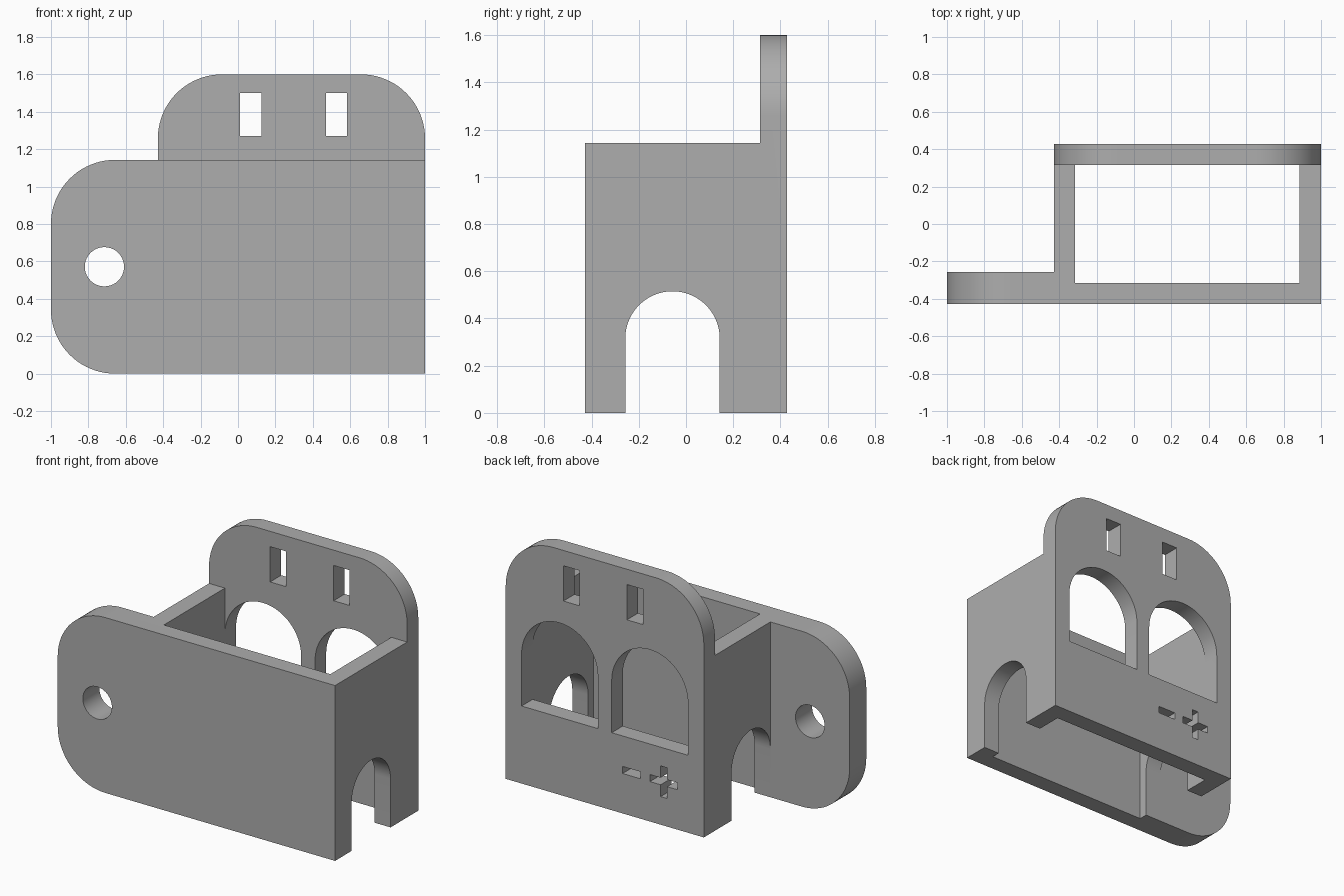
import bpy, bmesh
from math import sin, cos, pi

cube = bpy.data.objects.get("Cube")
if cube:
    bpy.data.objects.remove(cube, do_unlink=True)

MM = 2 / 35            # modelled on a millimetre grid, longest side 35 mm
T = 2 * MM             # wall thickness
R = 6 * MM             # large corner radius
L, RT = -7.5 * MM, 17.5 * MM      # box sides in x
F, B = -7.5 * MM, 7.5 * MM        # front and back in y
H, TOP = 20 * MM, 28 * MM         # box and back plate heights

grey = bpy.data.materials.new("plain_grey")
grey.diffuse_color = (0.42, 0.42, 0.42, 1)
grey.use_nodes = True
grey.node_tree.nodes["Principled BSDF"].inputs["Base Color"].default_value = (0.42, 0.42, 0.42, 1)


def arc(cu, cv, r, start, end, steps=20):
    """Points on an arc, angles in quarter turns."""
    angles = [(start + (end - start) * i / steps) * pi / 2 for i in range(steps + 1)]
    return [(cu + r * cos(a), cv + r * sin(a)) for a in angles]


def rect(u0, u1, v0, v1):
    return [(u0, v0), (u1, v0), (u1, v1), (u0, v1)]


def arch(cu, r, v0, spring):
    return [(cu - r, v0), (cu + r, v0)] + arc(cu, spring, r, 0, 2, 40)


def prism(name, outline, axis, lo, hi):
    """Extrude an upright outline along x or y."""
    bm = bmesh.new()
    place = (lambda u, v: (lo, u, v)) if axis == "x" else (lambda u, v: (u, lo, v))
    face = bm.faces.new([bm.verts.new(place(u, v)) for u, v in outline])
    grown = bmesh.ops.extrude_face_region(bm, geom=[face])["geom"]
    shift = (hi - lo, 0, 0) if axis == "x" else (0, hi - lo, 0)
    bmesh.ops.translate(bm, vec=shift, verts=[g for g in grown if isinstance(g, bmesh.types.BMVert)])
    bmesh.ops.recalc_face_normals(bm, faces=bm.faces)
    mesh = bpy.data.meshes.new(name)
    bm.to_mesh(mesh)
    bm.free()
    mesh.materials.append(grey)
    obj = bpy.data.objects.new(name, mesh)
    bpy.context.collection.objects.link(obj)
    return obj


def combine(target, other, operation):
    """Apply a boolean and discard the second solid."""
    mod = target.modifiers.new(operation.lower(), "BOOLEAN")
    mod.operation, mod.solver, mod.object = operation, "EXACT", other
    other.hide_render = True
    with bpy.context.temp_override(object=target, active_object=target):
        bpy.ops.object.modifier_apply(modifier=mod.name)
    bpy.data.objects.remove(other, do_unlink=True)


def cut_through(target, outline, axis, lo, hi):
    combine(target, prism("cutter", outline, axis, lo, hi), "DIFFERENCE")


# Front plate with a thicker rounded ear holding the screw hole
ear_left = -17.5 * MM
front_outline = ([(RT, 0), (RT, H)] + arc(ear_left + R, H - R, R, 1, 2)
                 + arc(ear_left + R, R, R, 2, 3))
body = prism("mounting_box", front_outline, "y", F, F + 3 * MM)
cut_through(body, rect(L + T, RT + 1, -1, H + 1), "y", F + T, 1)
cut_through(body, arc(-12.5 * MM, 10 * MM, 0.105, 0, 3.9, 39), "y", -1, 1)
cut_through(body, rect(L, L + T, -1, H + 1), "y", F + T, 1)

# Side walls with arched cable openings
for lo in (L, RT - T):
    wall = prism("side_wall", rect(F + T, B - T, 0, H), "x", lo, lo + T)
    cut_through(wall, arch(-1 * MM, 0.2, -1, 0.315), "x", lo - 1, lo + 1)
    combine(body, wall, "UNION")

# Back plate with rounded top corners
back_outline = ([(L, 0), (RT, 0)] + arc(RT - R, TOP - R, R, 0, 1)
                + arc(L + R, TOP - R, R, 1, 2))
back = prism("back_plate", back_outline, "y", B - T, B)
mid = (L + RT) / 2

# Arched windows and strap slots
for side in (-1, 1):
    cut_through(back, arch(mid + side * 0.325, 0.275, 0.505, 0.845), "y", 0, 1)
    slot = mid + 0.012 + side * 0.229
    cut_through(back, rect(slot - T / 2, slot + T / 2, 1.27, 1.5), "y", 0, 1)

# Minus and plus polarity marks
mark_z, half, bar = 0.283, 0.1, 0.023
cut_through(back, rect(0.027, 0.157, mark_z - bar, mark_z + bar), "y", 0, 1)
cut_through(back, rect(-0.14 - half, -0.14 + half, mark_z - bar, mark_z + bar), "y", 0, 1)
cut_through(back, rect(-0.14 - bar, -0.14 + bar, mark_z - half, mark_z + half), "y", 0, 1)
combine(body, back, "UNION")

# Smooth the curves, keep the corners crisp
bpy.ops.object.select_all(action="DESELECT")
body.select_set(True)
bpy.context.view_layer.objects.active = body
bpy.ops.object.shade_smooth_by_angle()
